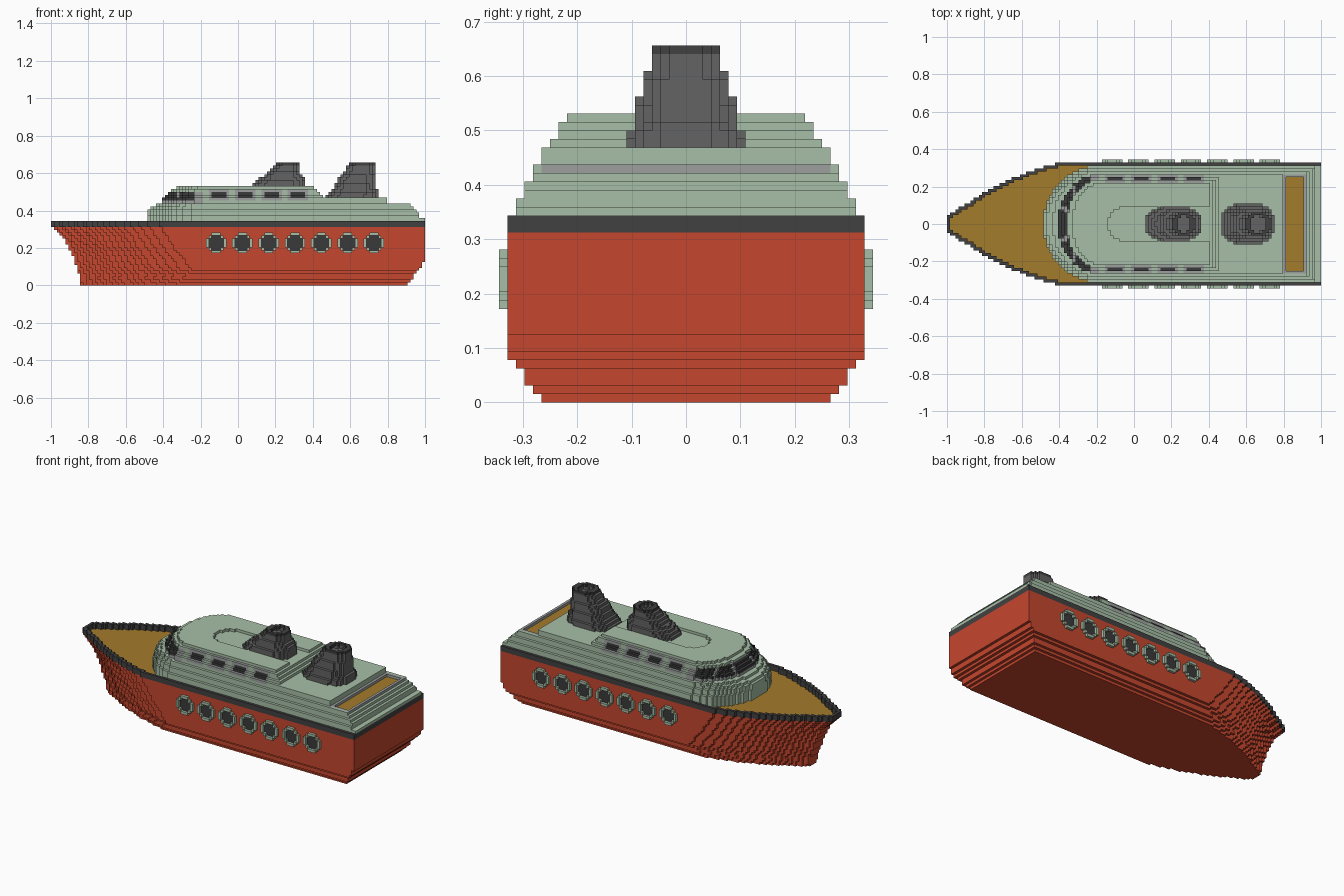
import bpy, bmesh, math

cube = bpy.data.objects.get("Cube")
if cube:
    bpy.data.objects.remove(cube)

V = 1 / 64  # block size


def material(name, rgb):
    m = bpy.data.materials.new(name)
    m.use_nodes = True
    m.diffuse_color = (*rgb, 1)
    m.node_tree.nodes["Principled BSDF"].inputs["Base Color"].default_value = (*rgb, 1)
    return m


RED = material("hull red", (0.56, 0.062, 0.027))
GREEN = material("pale green", (0.39, 0.52, 0.39))
BROWN = material("deck brown", (0.37, 0.20, 0.025))
DARK = material("rim charcoal", (0.053, 0.053, 0.053))
GLASS = material("window glass", (0.042, 0.042, 0.044))
GREY = material("frame grey", (0.34, 0.35, 0.35))
SMOKE = material("funnel grey", (0.125, 0.125, 0.125))

SIDES = {  # outward direction: face corners
    (1, 0, 0): ((1, 0, 0), (1, 1, 0), (1, 1, 1), (1, 0, 1)),
    (-1, 0, 0): ((0, 0, 0), (0, 0, 1), (0, 1, 1), (0, 1, 0)),
    (0, 1, 0): ((0, 1, 0), (0, 1, 1), (1, 1, 1), (1, 1, 0)),
    (0, -1, 0): ((0, 0, 0), (1, 0, 0), (1, 0, 1), (0, 0, 1)),
    (0, 0, 1): ((0, 0, 1), (1, 0, 1), (1, 1, 1), (0, 1, 1)),
    (0, 0, -1): ((0, 0, 0), (0, 1, 0), (1, 1, 0), (1, 0, 0)),
}


def block_part(name, mats, xs, ys, zs, rule):
    """Skin all blocks for which rule(x, y, z) gives a material."""
    cells = {}
    for i in range(*xs):
        for j in range(*ys):
            for k in range(*zs):
                m = rule(i + 0.5, j + 0.5, k)
                if m:
                    cells[i, j, k] = mats.index(m)
    bm = bmesh.new()
    verts = {}
    for (i, j, k), mi in cells.items():
        for (dx, dy, dz), corners in SIDES.items():
            if (i + dx, j + dy, k + dz) in cells:
                continue
            loop = []
            for a, b, c in corners:
                p = (i + a, j + b, k + c)
                if p not in verts:
                    verts[p] = bm.verts.new([q * V for q in p])
                loop.append(verts[p])
            bm.faces.new(loop).material_index = mi
    # merge flat neighbouring faces of one colour
    bmesh.ops.dissolve_limit(bm, angle_limit=0.01, verts=bm.verts[:], edges=bm.edges[:],
                             delimit={'MATERIAL'})
    me = bpy.data.meshes.new(name)
    bm.to_mesh(me)
    bm.free()
    for m in mats:
        me.materials.append(m)
    ob = bpy.data.objects.new(name, me)
    bpy.context.collection.objects.link(ob)
    return ob


def lerp(points, t):
    for (a, p), (b, q) in zip(points, points[1:]):
        if t <= b:
            return p + (q - p) * max(0, t - a) / (b - a)
    return points[-1][1]


# Hull outline for each layer
BOW = [(0, -54), (4, -54.5), (8, -56), (12, -57.5), (16, -60), (18, -62), (20, -64)]
TAPER = [(0, -19), (5, -14), (12, -20), (20, -25)]
CURVE = [(0, 0.12), (0.12, 0.27), (0.33, 0.52), (0.62, 0.78), (0.83, 0.915), (1, 1)]
STERN = [58, 59, 60, 60, 61, 62, 63, 63]
WIDTH = [17, 18, 19, 19, 20]


def in_hull(x, y, k):
    bow = lerp(BOW, k)
    if x < bow or x > (STERN[k] if k < 8 else 64):
        return False
    w = WIDTH[k] if k < 5 else 21
    return abs(y) < w * lerp(CURVE, (x - bow) / (lerp(TAPER, k) - bow))


def in_rim(x, y):
    return all(in_hull(x + a, y + b, 20) for a in (-1, 0, 1) for b in (-1, 0, 1))


def porthole(x, k):
    """Squared distance to the nearest porthole centre."""
    n = min(6, max(0, round((x + 7.5) / 9)))
    return (x + 7.5 - 9 * n) ** 2 + (k - 14) ** 2


def hull(x, y, k):
    if not in_hull(x, y, k) or (k == 19 and x < -12 and in_rim(x, y)):
        return None
    return GLASS if abs(y) > 20 and porthole(x, k) <= 5 else RED


block_part("hull", [RED, GLASS], (-64, 64), (-21, 21), (0, 20), hull)
block_part("hull_rim", [DARK], (-64, 64), (-21, 21), (20, 22),
           lambda x, y, k: DARK if in_hull(x, y, 20) and not in_rim(x, y) else None)
block_part("bow_deck", [BROWN], (-64, -12), (-21, 21), (19, 20),
           lambda x, y, k: BROWN if in_rim(x, y) and in_hull(x, y, k) else None)
for side, ys in (("right", (-22, -21)), ("left", (21, 22))):
    block_part("porthole_rings_" + side, [GREEN], (-12, 52), ys, (11, 18),
               lambda x, y, k: GREEN if 5 < porthole(x, k) <= 10 else None)

# Cabin layers: half width, front end, back end
CABIN = {20: (20, -31, 63), 21: (20, -31, 63), 22: (20, -31, 64), 23: (20, -31, 62),
         24: (19, -31, 62), 25: (19, -31, 61), 26: (18, -30, 60), 27: (18, -28, 59),
         28: (17, -26, 51), 29: (17, -26, 51), 30: (16, -25, 29), 31: (15, -24, 28),
         32: (15, -23, 27), 33: (14, -21, 26)}


def cabin(x, y, k):
    w, front, back = CABIN[k]
    ay = abs(y)
    if ay >= w or x > back or x < front + (-12 - front) * (1 - math.sqrt(1 - (y / w) ** 2)):
        return None
    if k < 22 and not in_rim(x, y):
        return None
    # sunken deck at the stern with its grey frame
    if k == 26 and 52 < x < 58 and ay < 16:
        return BROWN
    if k == 27 and x > 51 and ay < 17:
        return None if 52 < x < 58 and ay < 16 else GREY
    # shallow oval recess in the roof
    if k == 33 and x > -9 and ay < 6 and (x > -3 or ((x + 3) / 6) ** 2 + (y / 6) ** 2 < 1):
        return None
    # wraparound front windows
    if 28 <= k <= 31 and x < -12:
        t = math.asin(ay / w)
        pane = t < 0.28 or 0.36 < t < 0.75 or 0.83 < t < 1.2
        return GLASS if k > 28 and pane else GREY
    # side windows
    if 29 <= k <= 32 and ay > 13 and -11 < x < 25:
        d = abs((x + 11) % 9 - 4.5)
        if d < 3.5:
            return GLASS if d < 2.5 and k in (30, 31) else GREY
    return GREEN


block_part("cabin", [GREEN, GREY, GLASS, BROWN], (-31, 64), (-20, 20), (20, 34), cabin)


# Funnels: layer tables of front end, back end and half width
def funnel(name, base, fronts, backs, halves):
    def rule(x, y, k):
        a, b, w = lerp(fronts, k), lerp(backs, k), lerp(halves, k)
        cx, rx, w = (a + b) / 2, (b - a) / 2, round(w)
        d = abs((x - cx) / rx) ** 2.6 + abs(y / w) ** 2.6
        hole = abs((x - cx) / (rx - 1.5)) ** 2 + abs(y / (w - 1.3)) ** 2 < 1
        if d >= 1 or (k >= 40 and hole):
            return None
        return DARK if k == 41 else SMOKE
    block_part(name, [SMOKE, DARK], (0, 50), (-8, 8), (base, 42), rule)


funnel("rear_funnel", 30, [(30, 29.5), (33, 32.5), (36, 34), (38, 36), (41, 38)],
       [(30, 48), (32, 48), (33, 47), (41, 47)],
       [(30, 7), (31, 7), (32, 6), (34, 6), (35, 5), (37, 5), (38, 4), (41, 4)])
funnel("front_funnel", 33, [(33, 4), (37, 8.5), (39, 11), (41, 13)],
       [(33, 23), (36, 23), (38, 21), (41, 21)],
       [(33, 6), (35, 6), (36, 5), (38, 5), (39, 4), (41, 4)])
